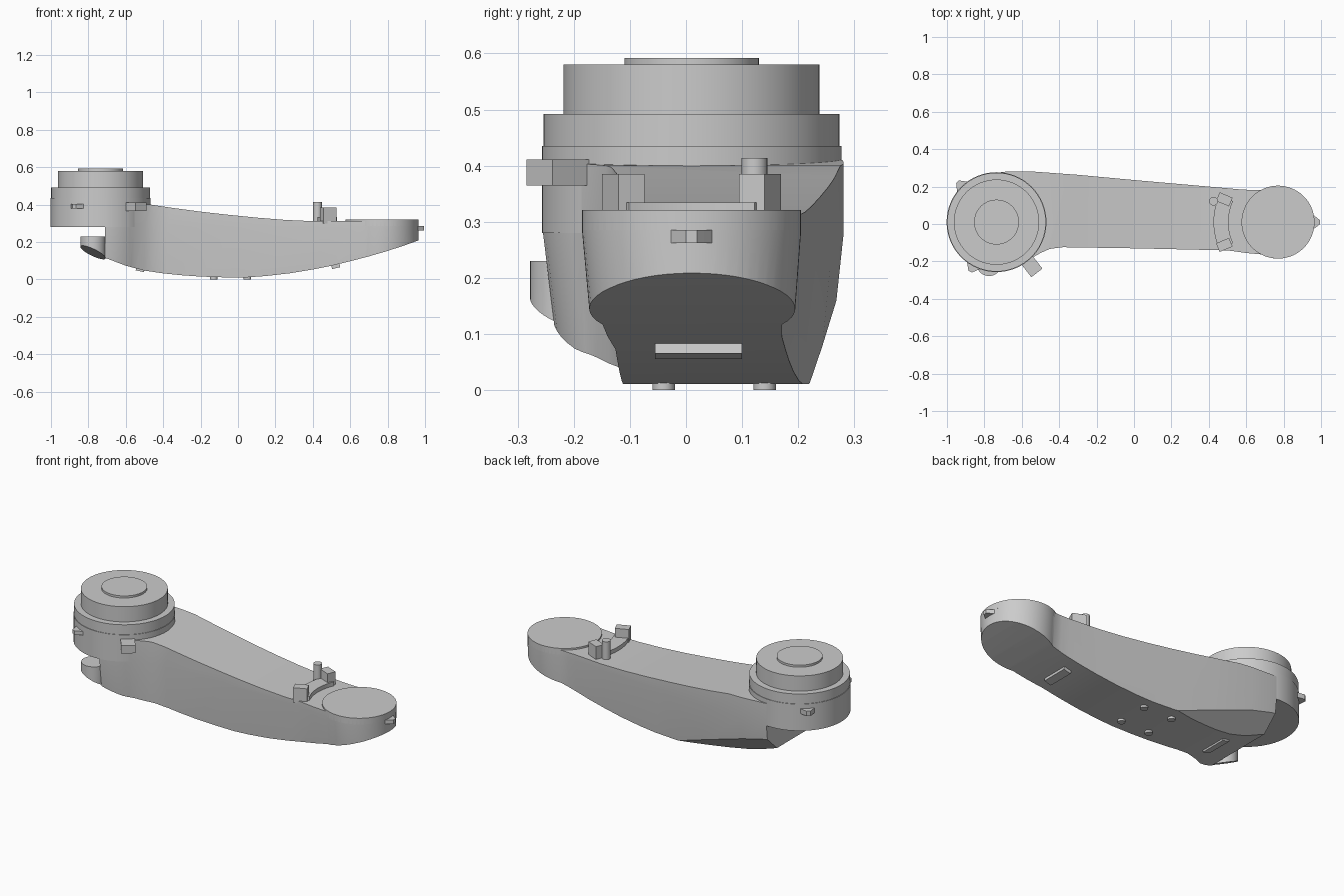
import bpy, bmesh
from math import cos, sin, radians, pi
from mathutils import Vector, Matrix

if "Cube" in bpy.data.objects:
    bpy.data.objects.remove(bpy.data.objects["Cube"])

HUB = (-0.735, 0.01)
PAD = (0.77, 0.01)


def finish(name, bm, smooth=True):
    bmesh.ops.recalc_face_normals(bm, faces=bm.faces[:])
    me = bpy.data.meshes.new(name)
    bm.to_mesh(me)
    bm.free()
    ob = bpy.data.objects.new(name, me)
    bpy.context.collection.objects.link(ob)
    if smooth:
        shade(ob)
    return ob


def shade(ob):
    bpy.ops.object.select_all(action='DESELECT')
    ob.select_set(True)
    bpy.context.view_layer.objects.active = ob
    bpy.ops.object.shade_smooth_by_angle(angle=radians(25))


def loft(rings):
    bm = bmesh.new()
    vs = [[bm.verts.new(p) for p in r] for r in rings]
    n = len(rings[0])
    for a, b in zip(vs, vs[1:]):
        for i in range(n):
            j = (i + 1) % n
            bm.faces.new((a[i], a[j], b[j], b[i]))
    bm.faces.new(vs[0])
    bm.faces.new(vs[-1])
    return bm


def arc(c, r, a0, a1, n):
    return [(c[0] + r * cos(radians(a0 + (a1 - a0) * i / n)),
             c[1] + r * sin(radians(a0 + (a1 - a0) * i / n))) for i in range(n + 1)]


def prism(pts, z0, z1):
    return loft([[(x, y, z) for x, y in pts] for z in (z0, z1)])


def disc(name, c, r, z0, z1, n=64):
    return finish(name, prism(arc(c, r, 0, 360 - 360 / n, n - 1), z0, z1))


def block(name, c, size, angle=0, tilt=0):
    bm = bmesh.new()
    bmesh.ops.create_cube(bm, size=1, matrix=Matrix.Translation(c)
                          @ Matrix.Rotation(radians(angle), 4, 'Z')
                          @ Matrix.Rotation(radians(tilt), 4, 'Y')
                          @ Matrix.Diagonal((*size, 1)))
    return finish(name, bm, False)


def slice_off(bm, co, no):
    res = bmesh.ops.bisect_plane(bm, geom=bm.verts[:] + bm.edges[:] + bm.faces[:],
                                 plane_co=co, plane_no=no, clear_outer=True)
    edges = [e for e in res['geom_cut'] if isinstance(e, bmesh.types.BMEdge)]
    bmesh.ops.contextual_create(bm, geom=edges)


# Arm body: drafted plan outline intersected with the side profile
outline = (arc(PAD, 0.195, -118, 118, 36)
           + [(0.63, 0.182), (0.58, 0.184), (0.4, 0.2), (0, 0.235), (-0.3, 0.263), (-0.55, 0.281), (-0.68, 0.28)]
           + arc(HUB, 0.266, 92, 312, 36)
           + [(-0.5, -0.155), (-0.45, -0.133), (-0.38, -0.124), (0, -0.13), (0.5, -0.141), (0.6, -0.155)])
rings = []
for z, s in ((-0.1, 0.85), (0, 0.88), (0.28, 1), (0.5, 1)):
    rings.append([(x, 0.03 + (y - 0.03) * s, z) for x, y in outline])
bm = loft(rings)
slice_off(bm, Vector((-0.08, 0.225, 0.01)), Vector((-0.0113, 0.0462, -0.0488)))
arm = finish("arm_body", bm, False)

bottom = [(-0.71, 0.115), (-0.6, 0.073), (-0.5, 0.047), (-0.4, 0.032), (-0.3, 0.022), (-0.2, 0.015),
          (-0.08, 0.011), (0.05, 0.011), (0.15, 0.018), (0.28, 0.033), (0.4, 0.053), (0.5, 0.073),
          (0.6, 0.097), (0.7, 0.123), (0.8, 0.152), (0.9, 0.185), (0.98, 0.214)]
top = [(0.98, 0.315), (0.6, 0.311), (0.4, 0.311), (0.25, 0.318), (0.1, 0.33), (-0.05, 0.345),
       (-0.2, 0.362), (-0.35, 0.382), (-0.47, 0.4), (-0.71, 0.41)]
profile = bottom + top
cutter = finish("profile_cutter", loft([[(x, y, z) for x, z in profile] for y in (-0.6, 0.6)]), False)
cutter.hide_render = True
mod = arm.modifiers.new("profile", 'BOOLEAN')
mod.operation = 'INTERSECT'
mod.solver = 'EXACT'
mod.object = cutter
bpy.context.view_layer.objects.active = arm
bpy.ops.object.modifier_apply(modifier=mod.name)
bpy.data.objects.remove(cutter)
shade(arm)

# Joint hub: housing, collar, drum and cap
disc("hub_housing", HUB, 0.267, 0.28, 0.435)
disc("hub_collar", HUB, 0.264, 0.435, 0.492)
disc("hub_drum", HUB, 0.228, 0.492, 0.58)
disc("hub_cap", HUB, 0.12, 0.58, 0.592)

# End pad
disc("end_pad", PAD, 0.195, 0.285, 0.321)

# Rounded stub under the hub, sliced along the sloping underside
bm = prism(arc((-0.775, -0.21), 0.068, 0, 350, 35), 0.05, 0.23)
slice_off(bm, Vector((-0.84, -0.2, 0.17)), Vector((-0.45, -0.3, -1)))
finish("hub_stub", bm)

# Rounded lugs: two on the hub, one on the tip of the arm
for name, c, r, ang, z0, z1 in (("hub_lug_back", HUB, 0.255, 134, 0.38, 0.408),
                                ("hub_lug_front", HUB, 0.255, 242, 0.38, 0.402),
                                ("tip_lug", PAD, 0.18, 0, 0.262, 0.285)):
    shape = [(r - 0.03, -0.05), (r, -0.045), (r + 0.03, -0.022), (r + 0.045, -0.01),
             (r + 0.045, 0.01), (r + 0.03, 0.022), (r, 0.045), (r - 0.03, 0.05)]
    a = radians(ang)
    pts = [(c[0] + x * cos(a) - y * sin(a), c[1] + x * sin(a) + y * cos(a)) for x, y in shape]
    finish(name, prism(pts, z0, z1), False)

# Square connector on the front of the hub
block("hub_connector", (-0.55, -0.222, 0.388), (0.1, 0.075, 0.046), -52)

# Curved bracket beside the pad, with two posts and a pin
band = arc(PAD, 0.265, 155, 205, 16) + arc(PAD, 0.345, 205, 155, 16)
finish("bracket_band", prism(band, 0.29, 0.334))
for name, ang in (("bracket_post_back", 157), ("bracket_post_front", 203)):
    a = radians(ang)
    block(name, (PAD[0] + 0.312 * cos(a), PAD[1] + 0.312 * sin(a), 0.342), (0.075, 0.05, 0.086), ang)
disc("bracket_pin", (0.425, 0.122), 0.023, 0.3, 0.414, 24)

# Feet and raised bars on the underside
for x in (-0.13, 0.05):
    for y in (-0.04, 0.14):
        disc("foot", (x, y), 0.02, 0, 0.03, 20)
block("bar_end", (0.522, 0.022, 0.073), (0.045, 0.155, 0.026), 0, -13)
block("bar_hub", (-0.522, 0.022, 0.056), (0.045, 0.155, 0.026), 0, 13)
